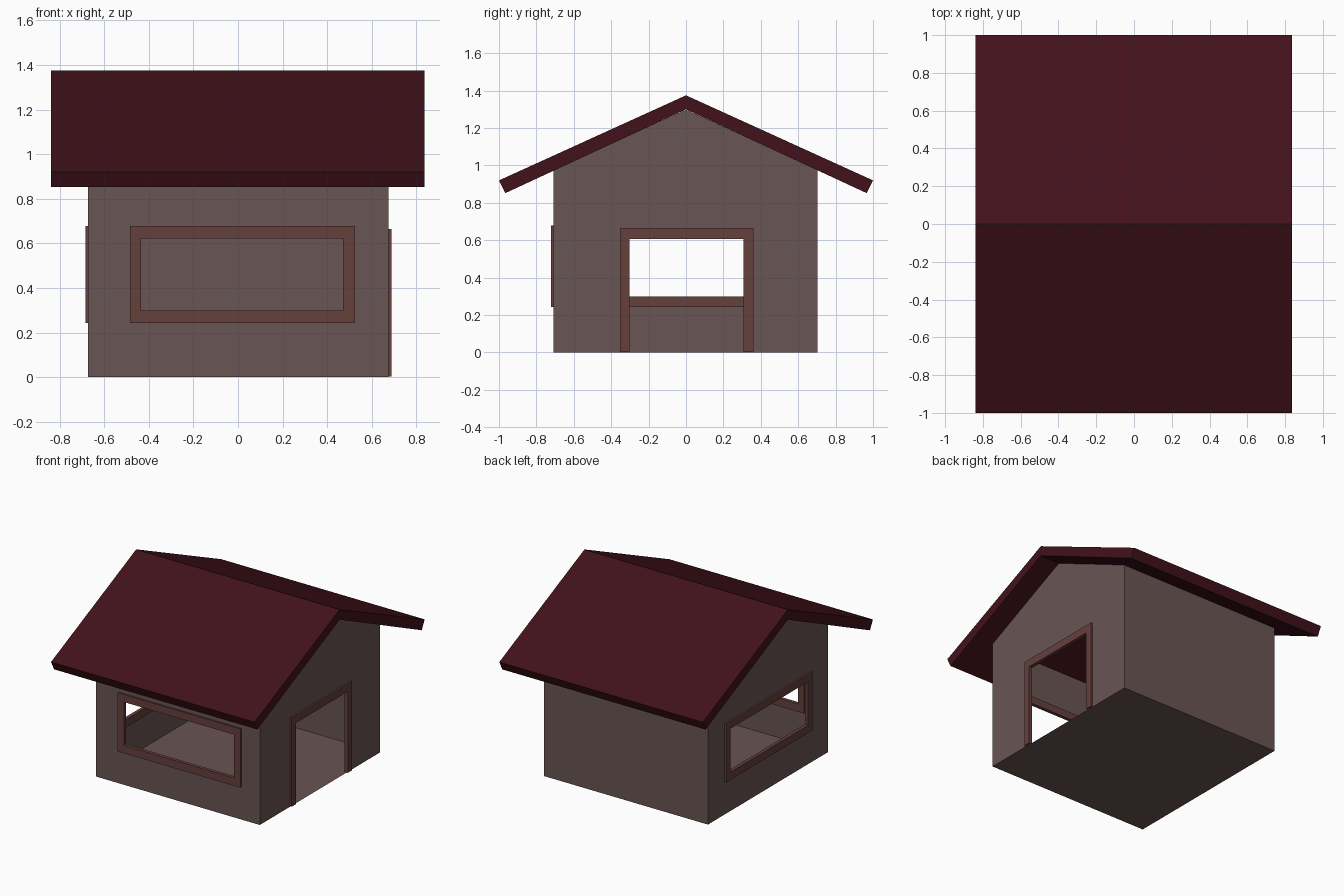
import bpy, bmesh

if "Cube" in bpy.data.objects:
    bpy.data.objects.remove(bpy.data.objects["Cube"])

def material(name, rgb):
    m = bpy.data.materials.new(name)
    m.diffuse_color = (*rgb, 1)
    m.use_nodes = True
    m.node_tree.nodes["Principled BSDF"].inputs["Base Color"].default_value = m.diffuse_color
    return m

WALL = material("wall_paint", (0.14, 0.09, 0.088))
TRIM = material("trim_paint", (0.13, 0.05, 0.046))
ROOF = material("roof_paint", (0.055, 0.006, 0.011))

def finish(bm, name, mat):
    bmesh.ops.remove_doubles(bm, verts=bm.verts[:], dist=1e-5)
    bmesh.ops.recalc_face_normals(bm, faces=bm.faces[:])
    me = bpy.data.meshes.new(name)
    bm.to_mesh(me)
    bm.free()
    me.materials.append(mat)
    ob = bpy.data.objects.new(name, me)
    bpy.context.collection.objects.link(ob)

def on_x(x):
    return lambda u, v, d=0: (x + d, u, v)

def on_y(y):
    return lambda u, v, d=0: (u, y + d, v)

def rect(u0, u1, v0, v1):
    return [(u0, v0), (u1, v0), (u1, v1), (u0, v1)]

def panel(bm, place, *loops):
    """Flat wall from an outline and optional hole outlines."""
    edges = []
    for loop in loops:
        vs = [bm.verts.new(place(*p)) for p in loop]
        edges += [bm.edges.new((vs[i - 1], vs[i])) for i in range(len(vs))]
    normal = (1, 0, 0) if place(0, 0, 1)[0] != place(0, 0)[0] else (0, 1, 0)
    bmesh.ops.triangle_fill(bm, use_beauty=True, edges=edges, normal=normal)

def frame(name, place, outer, inner, closed, depth=0.013):
    """Rectangular section swept along the border of an opening."""
    bm = bmesh.new()
    secs = [[bm.verts.new(place(*p, d)) for p, d in
             ((o, -depth), (o, depth), (i, depth), (i, -depth))]
            for o, i in zip(outer, inner)]
    for k in range(0 if closed else 1, len(secs)):
        a, b = secs[k - 1], secs[k]
        for j in range(4):
            bm.faces.new((a[j - 1], a[j], b[j], b[j - 1]))
    if not closed:
        bm.faces.new(secs[0])
        bm.faces.new(secs[-1])
    finish(bm, name, TRIM)

X0, X1, Y0, Y1 = -0.672, 0.675, -0.708, 0.702
EAVE, PEAK = 0.977, 1.298
gable_top = [(Y1, EAVE), (0, PEAK), (Y0, EAVE)]

# Walls and floor: thin shell with window and door openings
bm = bmesh.new()
front_hole = rect(-0.455, 0.495, 0.275, 0.65)
left_hole = rect(-0.475, 0.475, 0.275, 0.65)
panel(bm, on_y(Y0), rect(X0, X1, 0, EAVE), front_hole)
panel(bm, on_y(Y1), rect(X0, X1, 0, EAVE))
panel(bm, on_x(X0), [(Y0, 0), (Y1, 0)] + gable_top, left_hole)
panel(bm, on_x(X1), [(Y0, 0), (-0.325, 0), (-0.325, 0.635), (0.335, 0.635),
                     (0.335, 0), (Y1, 0)] + gable_top)
bm.faces.new([bm.verts.new((x, y, 0)) for x, y in rect(X0, X1, Y0, Y1)])
finish(bm, "house_walls", WALL)

# Window and door frames
frame("front_window_frame", on_y(Y0), rect(-0.485, 0.525, 0.242, 0.678),
      rect(-0.435, 0.472, 0.3, 0.623), True)
frame("left_window_frame", on_x(X0), rect(-0.51, 0.505, 0.242, 0.678),
      rect(-0.457, 0.455, 0.3, 0.623), True)
frame("door_frame", on_x(X1),
      [(-0.353, 0.003), (-0.353, 0.665), (0.36, 0.665), (0.36, 0.003)],
      [(-0.302, 0.003), (-0.302, 0.607), (0.308, 0.607), (0.308, 0.003)], False)

# Gabled roof: folded slab extruded along the ridge
bm = bmesh.new()
profile = [(-1, 0.92), (0, 1.375), (1, 0.92), (0.966, 0.852), (0, 1.3), (-0.966, 0.852)]
ends = [[bm.verts.new((x, y, z)) for y, z in profile] for x in (-0.838, 0.836)]
for e in ends:
    bm.faces.new((e[0], e[1], e[4], e[5]))
    bm.faces.new((e[1], e[2], e[3], e[4]))
for i in range(6):
    bm.faces.new((ends[0][i - 1], ends[0][i], ends[1][i], ends[1][i - 1]))
finish(bm, "roof", ROOF)
